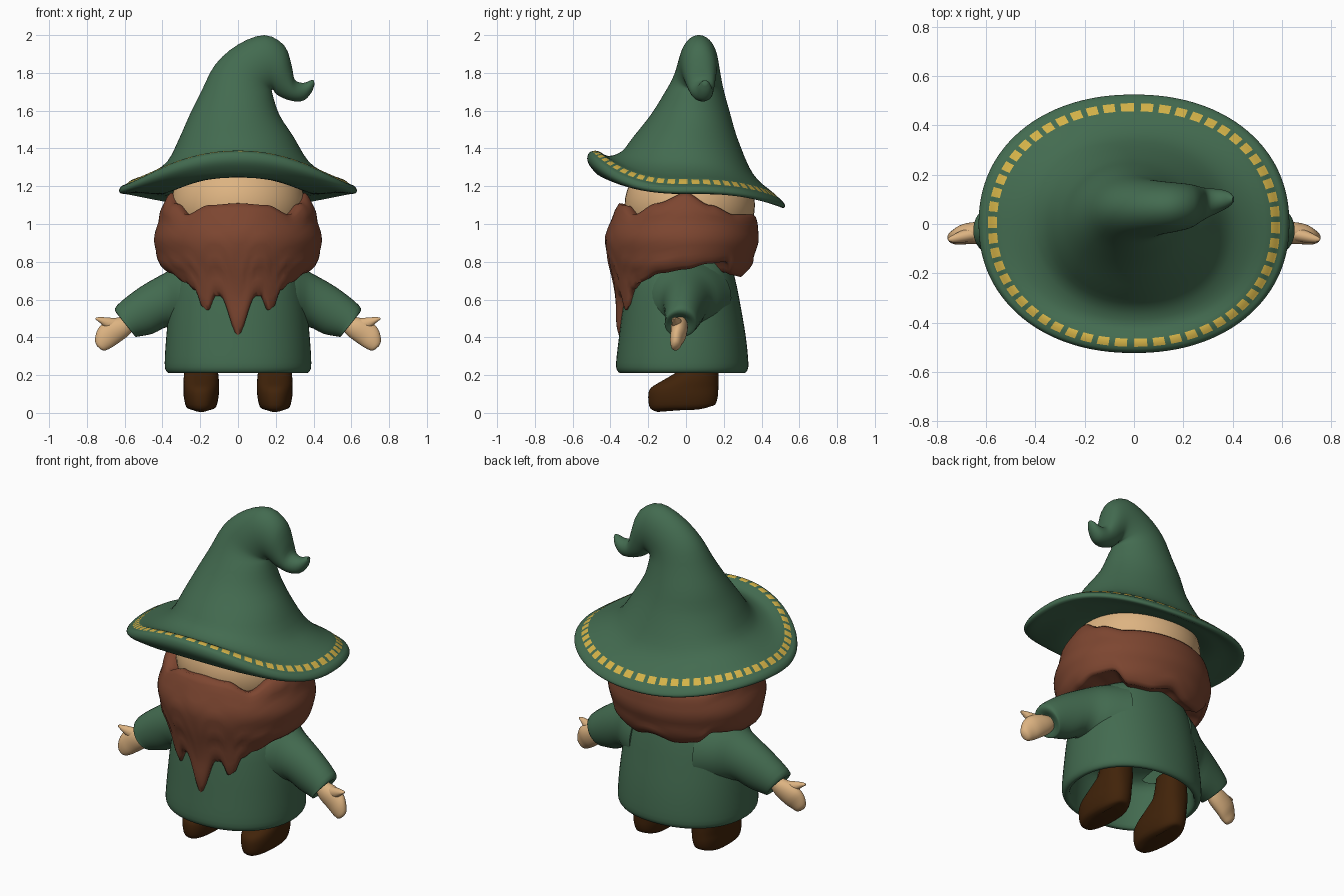
import bpy, bmesh, math
from mathutils import Vector

cube = bpy.data.objects.get("Cube")
if cube:
    bpy.data.objects.remove(cube)


def material(name, rgb):
    m = bpy.data.materials.new(name)
    m.use_nodes = True
    m.diffuse_color = (*rgb, 1)
    m.node_tree.nodes["Principled BSDF"].inputs["Base Color"].default_value = (*rgb, 1)
    return m


GREEN = material("cloth green", (.056, .147, .08))
GOLD = material("trim gold", (.66, .45, .065))
SKIN = material("skin", (.72, .45, .22))
HAIR = material("hair brown", (.205, .061, .03))
BOOT = material("boot brown", (.053, .017, .003))


def angles(n):
    return [2 * math.pi * i / n for i in range(n)]


def power(v, p):
    return math.copysign(abs(v) ** p, v)


def flat_ring(n, rx, front, back, zf, zs=None, zb=None, cx=0, p=1.0):
    """Level ring; angle zero faces the front, height can differ front, side and back."""
    zs = zf if zs is None else zs
    zb = zf if zb is None else zb
    cy, ry = (front + back) / 2, (back - front) / 2
    pts = []
    for a in angles(n):
        c = math.cos(a)
        z = zs + ((zf if c > 0 else zb) - zs) * abs(c) ** 2.5
        pts.append(Vector((cx + rx * power(math.sin(a), p), cy - ry * power(c, p), z)))
    return pts


def tilted_ring(n, ax, az, bx, bz, cy, ry, side=1):
    """Ring spanning two points of the front plane, with its own depth."""
    pts = []
    for a in angles(n):
        s = math.sin(a) / 2
        pts.append(Vector((side * ((ax + bx) / 2 + (bx - ax) * s), cy - ry * math.cos(a),
                           (az + bz) / 2 + (bz - az) * s)))
    return pts


def refine(rings, sub):
    """Smooth curve through the rings."""
    out, last = [], len(rings) - 1
    for k in range(last):
        quad = [rings[max(k - 1, 0)], rings[k], rings[k + 1], rings[min(k + 2, last)]]
        for j in range(sub):
            t = j / sub
            out.append([b + (c - a) * (t / 2) + (a * 2 - b * 5 + c * 4 - d) * (t * t / 2)
                        + (b * 3 - a - c * 3 + d) * (t ** 3 / 2) for a, b, c, d in zip(*quad)])
    return out + [rings[last]]


def loft(name, rings, mats, sub=3, rule=None, angle=50):
    rows = refine(rings, sub)
    bm = bmesh.new()
    grid = [[bm.verts.new(p) for p in row] for row in rows]
    n = len(grid[0])
    for r in range(len(grid) - 1):
        for i in range(n):
            j = (i + 1) % n
            f = bm.faces.new((grid[r][i], grid[r][j], grid[r + 1][j], grid[r + 1][i]))
            if rule and rule(r // sub, i):
                f.material_index = 1
    bm.faces.new(grid[0])
    bm.faces.new(grid[-1])
    bmesh.ops.recalc_face_normals(bm, faces=bm.faces)
    return finish(name, bm, mats, angle)


def finish(name, bm, mats, angle):
    mesh = bpy.data.meshes.new(name)
    bm.to_mesh(mesh)
    bm.free()
    ob = bpy.data.objects.new(name, mesh)
    bpy.context.collection.objects.link(ob)
    for m in mats:
        mesh.materials.append(m)
    bpy.ops.object.select_all(action="DESELECT")
    ob.select_set(True)
    bpy.context.view_layer.objects.active = ob
    bpy.ops.object.shade_smooth_by_angle(angle=math.radians(angle))
    return ob


def lookup(table, t):
    """Eased value of a (key, value, ...) table."""
    if t <= table[0][0]:
        return table[0][1:]
    for lo, hi in zip(table, table[1:]):
        if t <= hi[0]:
            u = (t - lo[0]) / (hi[0] - lo[0])
            u = u * u * (3 - 2 * u)
            return [p + (q - p) * u for p, q in zip(lo[1:], hi[1:])]
    return table[-1][1:]


# Hat: underside, rolled brim edge, gold dashes, then the curled cone
N = 162
brim = [(.30, -.28, .30, 1.28, 1.20, 1.17), (.40, -.37, .40, 1.25, 1.16, 1.13),
        (.53, -.45, .46, 1.25, 1.165, 1.11), (.61, -.5, .51, 1.295, 1.16, 1.085),
        (.63, -.522, .525, 1.335, 1.175, 1.095), (.617, -.518, .515, 1.37, 1.2, 1.115),
        (.592, -.498, .49, 1.385, 1.212, 1.14), (.556, -.465, .457, 1.386, 1.237, 1.17),
        (.47, -.41, .39, 1.36, 1.268, 1.225), (.375, -.34, .335, 1.385, 1.33, 1.3)]
cone = [(-.308, 1.46, .295, 1.46, -.005, .275), (-.255, 1.58, .218, 1.58, .025, .21),
        (-.195, 1.7, .182, 1.69, .045, .158), (-.12, 1.845, .18, 1.71, .06, .125),
        (0, 1.95, .185, 1.71, .065, .11), (.14, 2, .19, 1.705, .068, .1),
        (.245, 1.945, .2, 1.69, .072, .09), (.284, 1.84, .235, 1.668, .078, .075),
        (.30, 1.765, .295, 1.65, .085, .06), (.345, 1.747, .35, 1.655, .095, .046),
        (.383, 1.76, .388, 1.695, .1, .03), (.4, 1.763, .406, 1.74, .1, .012)]
loft("hat", [flat_ring(N, *b, p=.93) for b in brim] + [tilted_ring(N, *c) for c in cone],
     [GREEN, GOLD], rule=lambda ring, i: ring == 6 and i % 3 < 2)

# Head
bm = bmesh.new()
bmesh.ops.create_uvsphere(bm, u_segments=48, v_segments=24, radius=1)
for v in bm.verts:
    v.co = Vector((v.co.x * .355, v.co.y * .345 + .02, v.co.z * .29 + 1.1))
finish("head", bm, [SKIN], 60)

# Beard and hair: one wrap whose rims follow the angle from the front
top_rim = [(0, 1.11), (24, 1.1), (43, 1.05), (64, 1.11), (90, 1.165), (112, 1.1), (135, 1.05), (180, 1.05)]
low_rim = [(0, .41), (15, .62), (20, .62), (26, .54), (31, .56), (38, .65), (48, .69), (70, .74),
           (90, .76), (110, .79), (128, .8), (140, .73), (160, .72), (180, .75)]
girth = [(.41, .38, .37, .29), (.6, .38, .372, .3), (.72, .39, .39, .32), (.8, .425, .415, .355),
         (.92, .445, .43, .385), (1.05, .415, .39, .375), (1.16, .375, .36, .35)]


def hair_ring(t, scale, lift=0):
    pts = []
    for a in angles(144):
        deg = math.degrees(min(a, 2 * math.pi - a))
        hi, lo = lookup(top_rim, deg)[0], lookup(low_rim, deg)[0]
        z = hi + (lo - hi) * t
        rx, front, back = lookup(girth, z)
        c = math.cos(a)
        pts.append(Vector((rx * scale * math.sin(a), -(front if c > 0 else back) * scale * c, z + lift)))
    return pts


wrap = [hair_ring(0, .78, -.02), hair_ring(0, .95)]
wrap += [hair_ring(t / 8, 1) for t in range(1, 8)]
wrap += [hair_ring(1, .96), hair_ring(1, .83, .015), hair_ring(1, .45)]
loft("beard_and_hair", wrap, [HAIR], sub=2, angle=70)

# Tunic: hollow hem, then the outside up to the neck
tunic = [(.1, -.1, .1, .52), (.3, -.27, .23, .48), (.335, -.31, .265, .38), (.345, -.325, .285, .235),
         (.362, -.345, .305, .212), (.381, -.363, .323, .223), (.388, -.37, .33, .265),
         (.38, -.355, .317, .4), (.363, -.335, .29, .56), (.335, -.31, .262, .7),
         (.27, -.265, .23, .79), (.13, -.16, .15, .86)]
loft("tunic", [flat_ring(64, *r, p=.93) for r in tunic], [GREEN])

# Arms and boots on both sides
sleeve = [(.22, .4, .2, .82, 0, .24), (.31, .435, .30, .785, 0, .185), (.375, .455, .385, .742, 0, .13),
          (.45, .42, .52, .665, -.01, .104), (.525, .405, .64, .57, -.023, .088),
          (.545, .405, .645, .53, -.03, .08), (.56, .44, .61, .51, -.03, .04)]
palm = [(.55, .45, .6, .51, -.03, .035), (.58, .41, .66, .5, -.035, .045),
        (.64, .365, .72, .47, -.04, .042), (.675, .343, .748, .43, -.05, .034),
        (.705, .33, .757, .38, -.055, .024), (.725, .335, .745, .352, -.06, .008)]
thumb = [(.65, .42, .64, .5, -.04, .03), (.7, .45, .69, .505, -.05, .025),
         (.735, .48, .735, .507, -.06, .015), (.755, .495, .755, .503, -.062, .005)]
boot = [(.045, -.15, .13, .005, .015, .035), (.078, -.19, .155, .025, .03, .045),
        (.092, -.2, .168, .085), (.094, -.188, .171, .13), (.094, -.135, .172, .165),
        (.091, -.075, .172, .2), (.086, -.02, .172, .245), (.075, 0, .165, .36)]
for side, label in ((1, "left"), (-1, "right")):
    for part, table, mat in (("sleeve", sleeve, GREEN), ("hand", palm, SKIN), ("thumb", thumb, SKIN)):
        loft(f"{label}_{part}", [tilted_ring(32, *r, side=side) for r in table], [mat])
    loft(f"{label}_boot", [flat_ring(40, *r, cx=side * .195, p=.88) for r in boot], [BOOT])
